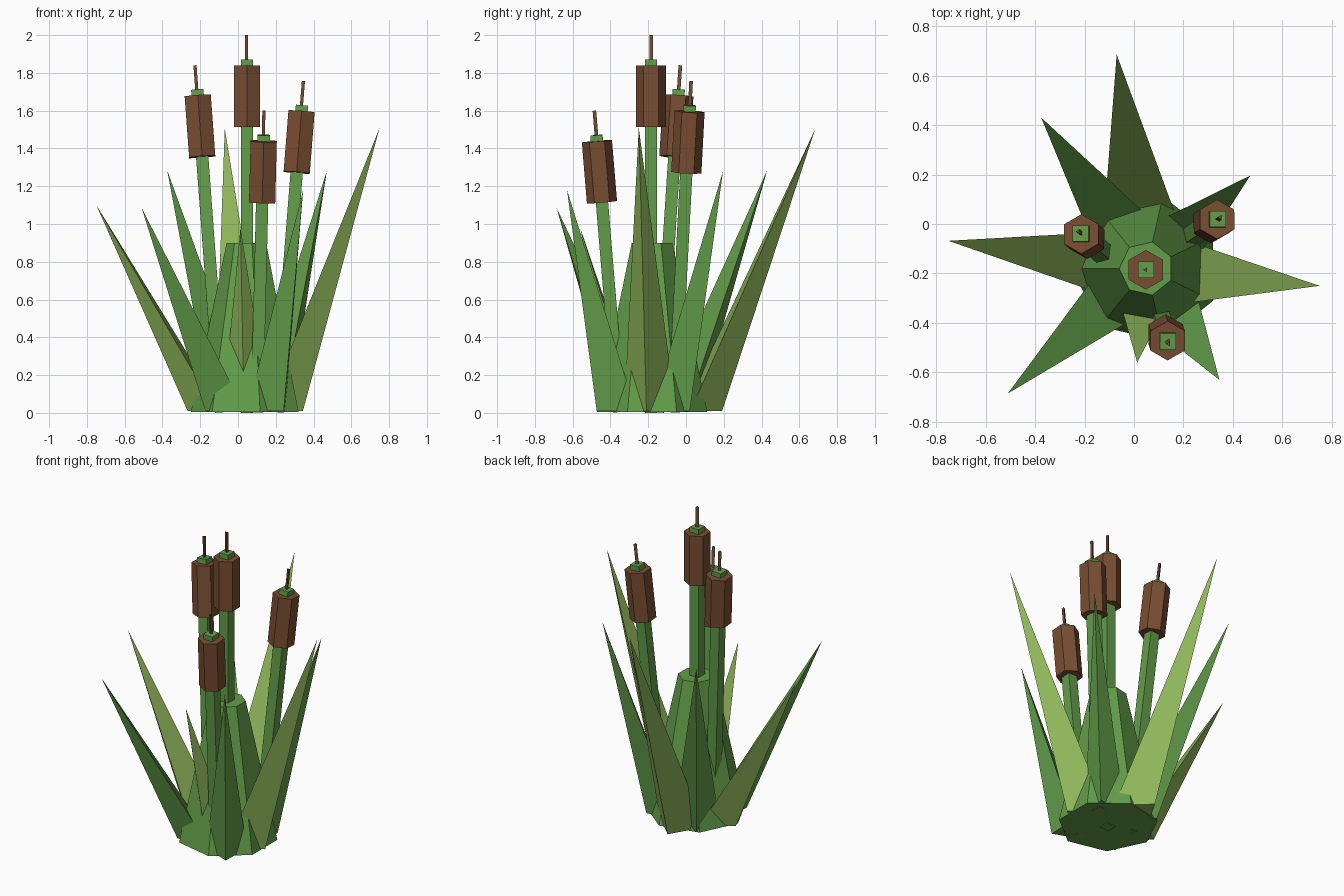
import bpy, bmesh, math
from mathutils import Vector

if "Cube" in bpy.data.objects:
    bpy.data.objects.remove(bpy.data.objects["Cube"])


def material(name, rgb):
    m = bpy.data.materials.new(name)
    m.diffuse_color = (*rgb, 1)
    m.use_nodes = True
    m.node_tree.nodes["Principled BSDF"].inputs["Base Color"].default_value = m.diffuse_color
    return m


GREEN = material("reed green", (0.125, 0.34, 0.068))
OLIVE = material("olive green", (0.28, 0.48, 0.105))
BROWN = material("seed brown", (0.19, 0.075, 0.032))


def ring(centre, radius, sides, start):
    return [Vector((centre[0] + radius * math.cos(start + math.tau * i / sides),
                    centre[1] + radius * math.sin(start + math.tau * i / sides),
                    centre[2])) for i in range(sides)]


def solid(name, bottom, top, mat):
    """Closed solid between two outlines, or to a point when top has one point."""
    bm = bmesh.new()
    b = [bm.verts.new(p) for p in bottom]
    t = [bm.verts.new(p) for p in top]
    n = len(b)
    bm.faces.new(b[::-1])
    for i in range(n):
        j = (i + 1) % n
        bm.faces.new((b[i], b[j], t[0]) if len(t) == 1 else (b[i], b[j], t[j], t[i]))
    if len(t) > 1:
        bm.faces.new(t)
    bmesh.ops.recalc_face_normals(bm, faces=bm.faces)
    me = bpy.data.meshes.new(name)
    bm.to_mesh(me)
    bm.free()
    me.materials.append(mat)
    ob = bpy.data.objects.new(name, me)
    bpy.context.collection.objects.link(ob)
    return ob


# Seven-sided tapered clump in the middle
HUB = Vector((0.05, -0.18, 0))
solid("clump", ring((HUB.x, HUB.y, 0.005), 0.30, 7, math.pi / 7),
      ring((HUB.x, HUB.y, 0.9), 0.11, 7, math.pi / 7), GREEN)


# Cattails: square stem, six-sided seed head, three-sided spike
def cattail(name, foot, tip):
    foot, tip = Vector(foot), Vector(tip)
    length = (tip - foot).length
    axis = (tip - foot).normalized()
    turn = Vector((0, 0, 1)).rotation_difference(axis).to_matrix()

    def part(label, radius, sides, start, z0, z1, mat):
        a, b = ([foot + turn @ p for p in ring((0, 0, z), radius, sides, start)]
                for z in (z0, z1))
        solid(f"{name}_{label}", a, b, mat)

    part("stem", 0.046, 4, math.pi / 4, 0, length - 0.13, GREEN)
    part("seed_head", 0.08, 6, math.pi / 6, length - 0.487, length - 0.162, BROWN)
    part("spike", 0.011, 3, math.pi, length - 0.13, length, BROWN)


cattail("middle_cattail", (0.048, -0.185, 0), (0.048, -0.185, 2.0))
cattail("left_cattail", (-0.09, -0.15, 0.005), (-0.225, -0.03, 1.84))
cattail("right_cattail", (0.21, -0.065, 0.005), (0.349, 0.027, 1.757))
cattail("front_cattail", (0.10, -0.353, 0.005), (0.14, -0.485, 1.6))


# Leaves: three-sided spikes, flat towards the clump with a ridge outwards
# name, tip, ridge distance from hub at the foot, width, depth, colour
LEAVES = [
    ("back_leaf", (-0.07, 0.685, 1.505), 0.375, 0.30, 0.19, OLIVE),
    ("right_leaf", (0.75, -0.25, 1.51), 0.295, 0.275, 0.185, OLIVE),
    ("left_leaf", (-0.75, -0.068, 1.10), 0.32, 0.26, 0.17, OLIVE),
    ("front_left_leaf", (-0.51, -0.685, 1.085), 0.30, 0.25, 0.17, GREEN),
    ("front_right_leaf", (0.345, -0.63, 1.18), 0.35, 0.24, 0.17, GREEN),
    ("back_right_leaf", (0.47, 0.196, 1.28), 0.30, 0.24, 0.17, GREEN),
    ("back_left_leaf", (-0.375, 0.43, 1.285), 0.30, 0.27, 0.17, GREEN),
    ("short_front_leaf", (0.013, -0.56, 0.98), 0.19, 0.25, 0.125, OLIVE),
]
for name, tip, reach, width, depth, mat in LEAVES:
    tip = Vector(tip)
    out = Vector((tip.x - HUB.x, tip.y - HUB.y, 0)).normalized()
    side = Vector((-out.y, out.x, 0)) * width / 2
    lift = Vector((0, 0, 0.01))
    inner = HUB + out * (reach - depth) + lift
    solid(name, [HUB + out * reach + lift, inner + side, inner - side], [tip], mat)
